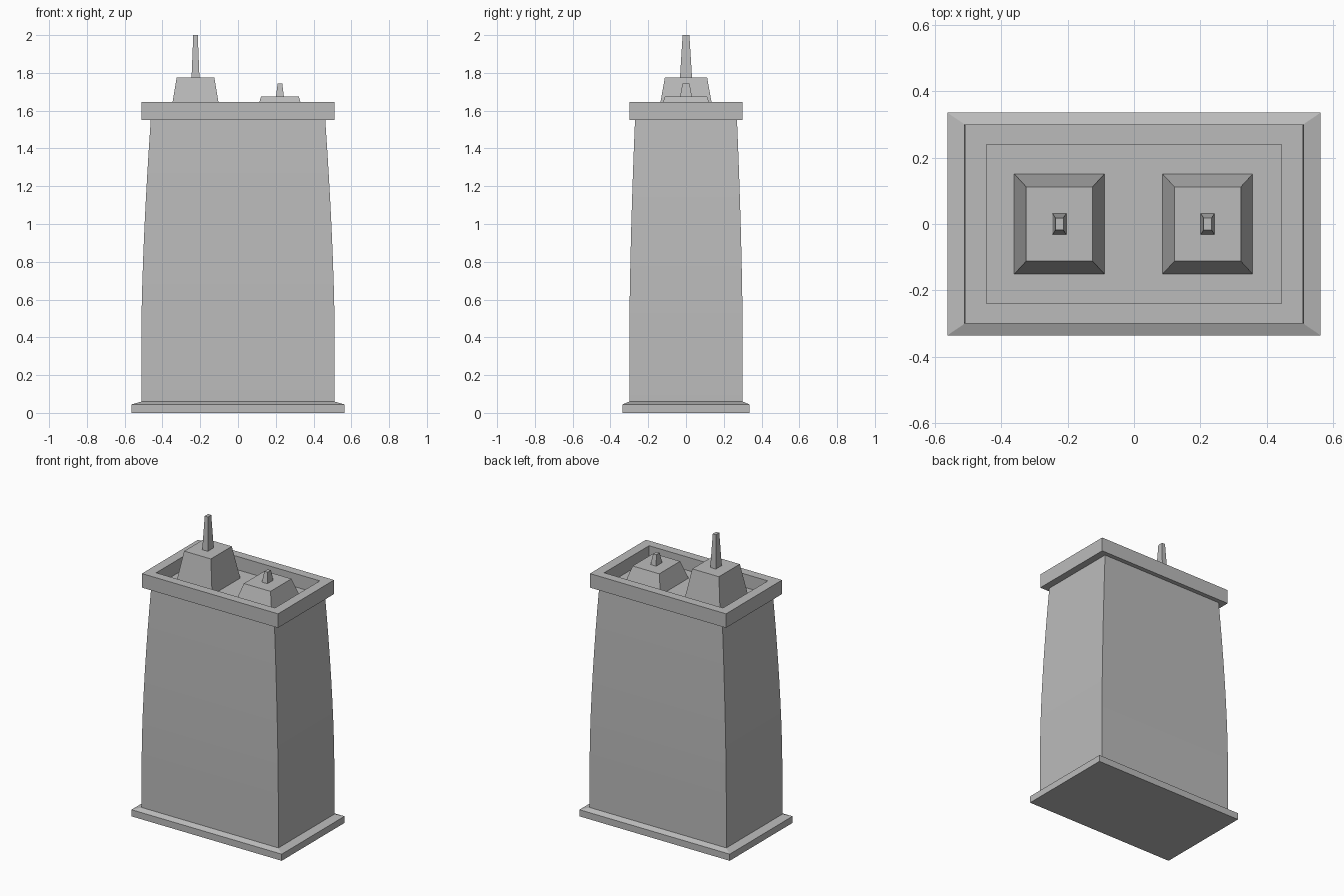
import bpy, bmesh
from math import radians

cube = bpy.data.objects.get("Cube")
if cube:
    bpy.data.objects.remove(cube, do_unlink=True)

stone = bpy.data.materials.new("grey stone")
stone.use_nodes = True
GREY = (0.5, 0.5, 0.5, 1)
stone.diffuse_color = GREY
stone.node_tree.nodes["Principled BSDF"].inputs["Base Color"].default_value = GREY


def loft(name, rings, cx=0.0, smooth=False):
    """Stack rectangles (half width, half depth, height) into a closed solid."""
    bm = bmesh.new()
    loops = [[bm.verts.new((cx + sx * w, sy * d, z))
              for sx, sy in ((-1, -1), (1, -1), (1, 1), (-1, 1))]
             for w, d, z in rings]
    bm.faces.new(loops[0][::-1])
    bm.faces.new(loops[-1])
    for low, high in zip(loops, loops[1:]):
        for i in range(4):
            j = (i + 1) % 4
            bm.faces.new((low[i], low[j], high[j], high[i]))
    bmesh.ops.recalc_face_normals(bm, faces=bm.faces)
    mesh = bpy.data.meshes.new(name)
    bm.to_mesh(mesh)
    bm.free()
    mesh.materials.append(stone)
    obj = bpy.data.objects.new(name, mesh)
    bpy.context.collection.objects.link(obj)
    if smooth:
        bpy.ops.object.select_all(action="DESELECT")
        obj.select_set(True)
        bpy.context.view_layer.objects.active = obj
        bpy.ops.object.shade_smooth_by_angle(angle=radians(30))
    return obj


# Base slab with a sloped top edge
loft("base_slab", [(0.563, 0.336, 0), (0.563, 0.336, 0.045), (0.51, 0.30, 0.06)])

# Gently bowed stack, narrowing toward the top
TOP, START = 1.55, 0.4
stack = [(0.512, 0.30, 0.055)]
for k in range(9):
    t = k / 8
    bow = t ** 1.6
    stack.append((0.512 - 0.05 * bow, 0.30 - 0.03 * bow, START + (TOP - START) * t))
loft("chimney_stack", stack, smooth=True)

# Crown: outer wall, rim, then down to the sunken floor
loft("crown", [(0.51, 0.30, TOP), (0.51, 0.30, 1.645),
               (0.445, 0.24, 1.645), (0.445, 0.24, TOP + 0.005)])

# Two tapered pots, each with a slim spike
for side, x, pot_top, spike_top in (("right", -0.225, 1.775, 2.0),
                                    ("left", 0.222, 1.675, 1.745)):
    loft(side + "_pot", [(0.137, 0.152, TOP), (0.1, 0.112, pot_top)], x)
    loft(side + "_spike", [(0.021, 0.032, pot_top - 0.002), (0.012, 0.018, spike_top)], x)
